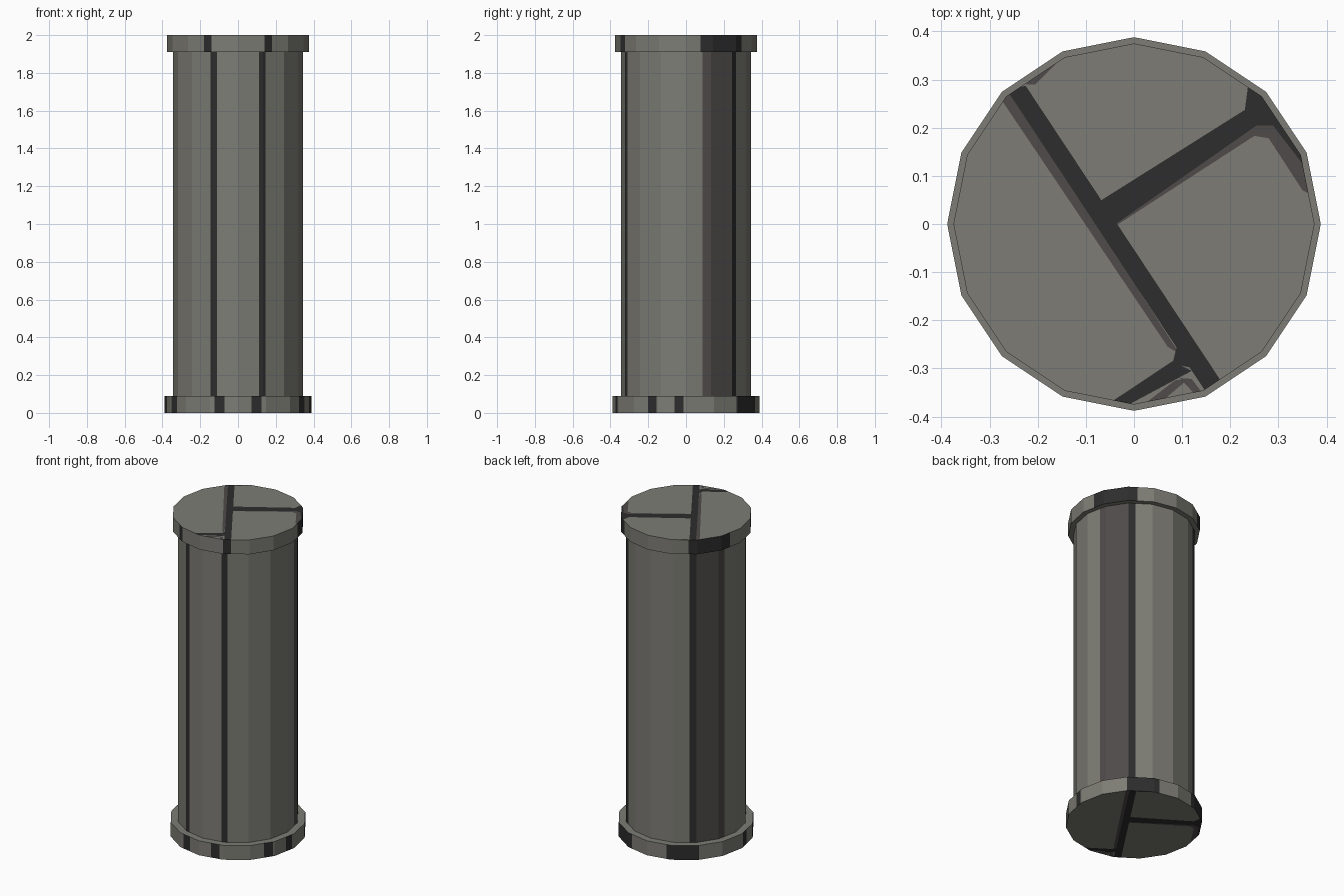
import bpy, bmesh, math
from mathutils import Vector

if "Cube" in bpy.data.objects:
    bpy.data.objects.remove(bpy.data.objects["Cube"])

SIDES = 16


def make_material(name, rgb):
    m = bpy.data.materials.new(name)
    m.diffuse_color = (*rgb, 1)
    m.use_nodes = True
    m.node_tree.nodes["Principled BSDF"].inputs["Base Color"].default_value = m.diffuse_color
    return m


STONE, BLACK, BROWN = 0, 1, 2
MATS = [make_material("grey stone", (0.205, 0.203, 0.178)),
        make_material("crack black", (0.026, 0.026, 0.026)),
        make_material("dark brown", (0.078, 0.070, 0.068))]

# Painted cracks on the slab faces: convex patches (x, y), brown edges first
BROWN_PATCHES = [
    [(-.28, .265), (-.255, .275), (.095, -.27), (.07, -.255)],
    [(-.04, -.005), (.25, .183), (.255, .21), (-.03, .015)],
    [(.25, .183), (.28, .178), (.29, .21), (.25, .21)],
    [(.28, .178), (.35, .07), (.37, .06), (.36, .125), (.29, .21)],
    [(.02, -.375), (.085, -.325), (.115, -.32), (.05, -.375)],
    [(.095, -.32), (.12, -.322), (.145, -.355), (.125, -.352)],
    [(-.225, .29), (-.205, .29), (-.15, .345), (-.17, .345)],
]
BLACK_PATCHES = [
    [(-.265, .28), (-.225, .287), (.18, -.325), (.15, -.35)],
    [(-.075, .045), (-.045, -.005), (.255, .205), (.235, .24)],
    [(.23, .235), (.25, .205), (.29, .205), (.28, .27), (.24, .31)],
    [(.28, .27), (.29, .203), (.35, .125), (.362, .15)],
    [(.08, -.285), (.12, -.305), (-.02, -.38), (-.045, -.368)],
    [(.09, -.25), (.08, -.29), (.125, -.30)],
]


def cut(bm, faces, co, no):
    geom = set(faces)
    for f in faces:
        geom.update(f.edges)
        geom.update(f.verts)
    bmesh.ops.bisect_plane(bm, geom=list(geom), dist=1e-5, plane_co=co, plane_no=no)


def inside(p, poly):
    signs = []
    for i, a in enumerate(poly):
        b = poly[(i + 1) % len(poly)]
        signs.append((b[0] - a[0]) * (p.y - a[1]) - (b[1] - a[1]) * (p.x - a[0]) > 0)
    return all(signs) or not any(signs)


def paint_sides(bm, bands):
    """Cut vertical bands (from angle, to angle, material), mirrored across x."""
    bands = bands + [(180 - b, 180 - a, m) for a, b, m in bands]
    for ang in {x for a, b, _ in bands for x in (a, b)}:
        t = math.radians(ang)
        sides = [f for f in bm.faces if abs(f.normal.z) < 0.5]
        cut(bm, sides, (0, 0, 0), (-math.sin(t), math.cos(t), 0))
    bm.normal_update()
    for f in bm.faces:
        if abs(f.normal.z) < 0.5:
            c = f.calc_center_median()
            az = math.degrees(math.atan2(c.y, c.x))
            for a, b, m in bands:
                if (az - a) % 360 < b - a:
                    f.material_index = m


def paint_end(bm, facing, sx, sy):
    """Cut the crack patches into the end face that looks up or down."""
    layers = [([(x * sx, y * sy) for x, y in p], m)
              for group, m in ((BROWN_PATCHES, BROWN), (BLACK_PATCHES, BLACK)) for p in group]
    for poly, _ in layers:
        for i, a in enumerate(poly):
            b = poly[(i + 1) % len(poly)]
            ends = [f for f in bm.faces if f.normal.z * facing > 0.9]
            cut(bm, ends, (a[0], a[1], 0), Vector((b[1] - a[1], a[0] - b[0], 0)).normalized())
            bm.normal_update()
    for f in bm.faces:
        if f.normal.z * facing > 0.9:
            c = f.calc_center_median()
            for poly, m in layers:
                if inside(c, poly):
                    f.material_index = m


def make_drum(name, radius, z0, z1, bands, end=None):
    bm = bmesh.new()
    bmesh.ops.create_cone(bm, cap_ends=True, segments=SIDES, radius1=radius,
                          radius2=radius, depth=z1 - z0)
    # put a corner on the x axis
    v = bm.verts[:][0].co
    turn = -math.atan2(v.y, v.x)
    for w in bm.verts:
        x, y = w.co.x, w.co.y
        w.co = (x * math.cos(turn) - y * math.sin(turn),
                x * math.sin(turn) + y * math.cos(turn), w.co.z + (z0 + z1) / 2)
    bm.normal_update()
    paint_sides(bm, bands)
    if end:
        paint_end(bm, *end)
    me = bpy.data.meshes.new(name)
    for m in MATS:
        me.materials.append(m)
    bm.to_mesh(me)
    bm.free()
    ob = bpy.data.objects.new(name, me)
    bpy.context.collection.objects.link(ob)
    return ob


# Column shaft with vertical cracks and worn back panels
make_drum("shaft", 0.345, 0.09, 1.91,
          [(-71, -65, BLACK), (15, 45, BROWN), (45, 51.5, BLACK)])

# Top slab, cracks on its upper face
make_drum("top_slab", 0.375, 1.91, 2.0,
          [(-68, -61, BLACK), (12, 53, BLACK)], (1, 1, 1))

# Base slab, the same cracks flipped on its underside
make_drum("base_slab", 0.388, 0.0, 0.09,
          [(-79, -71, BLACK), (-32, -24, BLACK), (-9, -2, BLACK), (44, 72, BLACK)],
          (-1, -1.035, 1.035))
